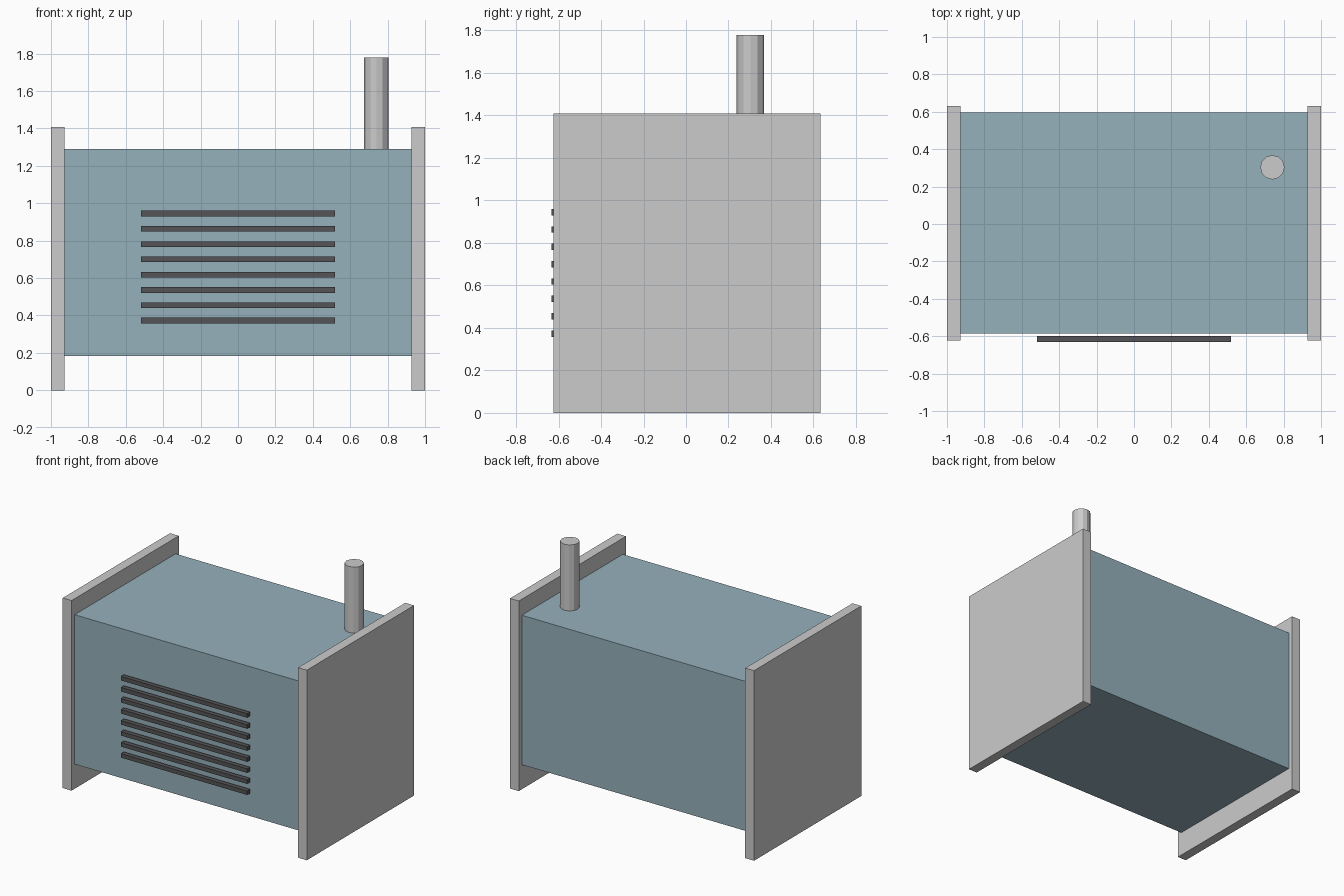
import bpy

if "Cube" in bpy.data.objects:
    bpy.data.objects.remove(bpy.data.objects["Cube"])


def paint(obj, name, rgb):
    mat = bpy.data.materials.get(name) or bpy.data.materials.new(name)
    mat.diffuse_color = (*rgb, 1.0)
    mat.use_nodes = True
    mat.node_tree.nodes["Principled BSDF"].inputs["Base Color"].default_value = mat.diffuse_color
    obj.data.materials.append(mat)


def box(name, x, y, z):
    """Box spanning the (min, max) pairs given for each axis."""
    spans = (x, y, z)
    bpy.ops.mesh.primitive_cube_add(size=1, location=[(a + b) / 2 for a, b in spans])
    obj = bpy.context.object
    obj.name = name
    obj.scale = [b - a for a, b in spans]
    bpy.ops.object.transform_apply(location=False, rotation=False, scale=True)
    return obj


# Main housing, raised off the ground between the end panels
housing = box("housing", (-0.928, 0.928), (-0.586, 0.596), (0.182, 1.289))
paint(housing, "housing_blue", (0.30, 0.44, 0.50))

# End panels that carry the housing
for side, x in (("left", (-1.0, -0.928)), ("right", (0.928, 1.0))):
    box(f"{side}_end_panel", x, (-0.623, 0.632), (0.0, 1.408))

# Front vent slats, standing just clear of the housing
for i in range(8):
    z = 0.373 + i * 0.0817
    slat = box(f"vent_slat_{i + 1}", (-0.518, 0.518), (-0.632, -0.598), (z - 0.015, z + 0.015))
    paint(slat, "slat_dark", (0.09, 0.09, 0.095))

# Exhaust pipe on the top, near the back right corner
bottom, top = 1.287, 1.778
bpy.ops.mesh.primitive_cylinder_add(
    vertices=12, radius=0.065, depth=top - bottom,
    location=(0.74, 0.303, (bottom + top) / 2))
bpy.context.object.name = "exhaust_pipe"
